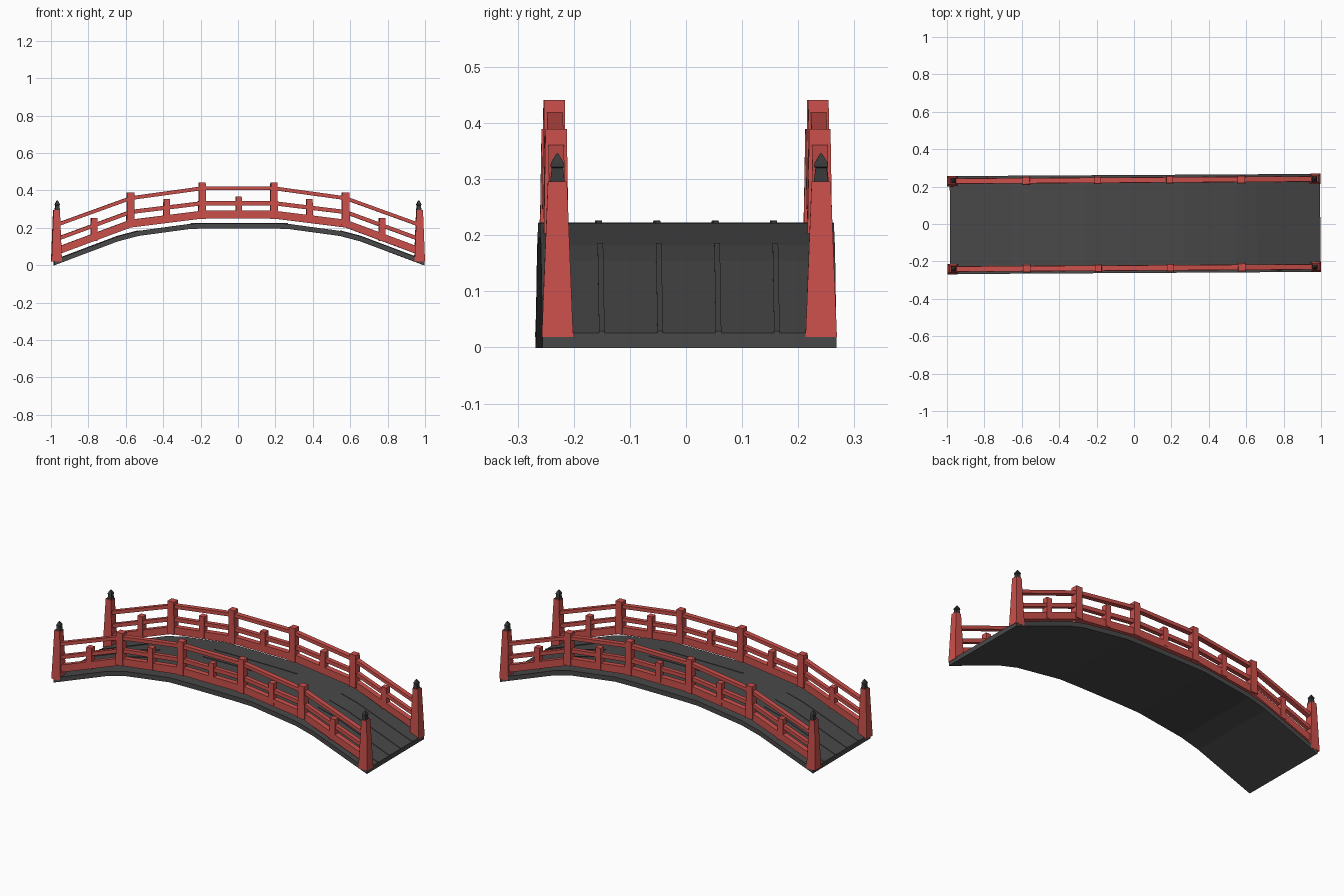
import bpy, bmesh
from mathutils import Matrix, Vector

if "Cube" in bpy.data.objects:
    bpy.data.objects.remove(bpy.data.objects["Cube"])

YAW = Matrix.Rotation(0.006, 4, 'Z')   # the whole bridge sits very slightly turned


def material(name, rgb):
    m = bpy.data.materials.new(name)
    m.diffuse_color = (*rgb, 1)
    m.use_nodes = True
    m.node_tree.nodes["Principled BSDF"].inputs["Base Color"].default_value = m.diffuse_color
    return m


RED = material("red_paint", (0.60, 0.08, 0.07))
GREY = material("dark_wood", (0.065, 0.065, 0.065))
BLACK = material("cap_metal", (0.04, 0.04, 0.04))


def finish(bm, name, mat):
    bmesh.ops.recalc_face_normals(bm, faces=bm.faces)
    bm.transform(YAW)
    me = bpy.data.meshes.new(name)
    bm.to_mesh(me)
    bm.free()
    ob = bpy.data.objects.new(name, me)
    me.materials.append(mat)
    bpy.context.collection.objects.link(ob)
    return ob


def loft(bm, rings):
    """Join equal-length rings of points into a closed solid."""
    vs = [[bm.verts.new(p) for p in r] for r in rings]
    n = len(vs[0])
    for a, b in zip(vs, vs[1:]):
        for i in range(n):
            bm.faces.new((a[i], a[(i + 1) % n], b[(i + 1) % n], b[i]))
    bm.faces.new(vs[0])
    bm.faces.new(vs[-1])


def ribbon(bm, path, drop, y0, y1):
    """Bar following an x/z path of its top edge, `drop` thick, from y0 to y1."""
    loft(bm, [[(x, y0, z), (x, y1, z), (x, y1, z - drop), (x, y0, z - drop)]
              for x, z in path])


def stack(bm, x, y, levels):
    """Square section tower from (z, width) levels."""
    loft(bm, [[(x + sx * w / 2, y + sy * w / 2, z)
               for sx, sy in ((-1, -1), (1, -1), (1, 1), (-1, 1))]
              for z, w in levels])


def mirrored(half, cx=0.0):
    return [(cx - x, z) for x, z in half] + [(cx + x, z) for x, z in reversed(half)]


# Arched deck slab
half = [(0.99, 0.026), (0.65, 0.154), (0.54, 0.183), (0.26, 0.221), (0.14, 0.223)]
arch = mirrored(half, 0.006)
bm = bmesh.new()
ribbon(bm, arch, 0.027, -0.262, 0.262)
finish(bm, "deck", GREY)

# Thin battens running lengthwise over the deck
bm = bmesh.new()
for y in (-0.156, -0.052, 0.052, 0.156):
    for part in (arch[:3], arch[3:7], arch[7:]):
        ribbon(bm, [(x, z + 0.003) for x, z in part], 0.008, y - 0.005, y + 0.005)
finish(bm, "deck_battens", GREY)

# Railings: (path of top edge, thickness, depth)
rails = {
    "top_rail": ([(0.965, 0.227), (0.575, 0.368), (0.192, 0.421)], 0.020, 0.028),
    "middle_rail": ([(0.965, 0.152), (0.575, 0.295), (0.192, 0.342)], 0.022, 0.024),
    "bottom_rail": ([(0.965, 0.098), (0.575, 0.243), (0.192, 0.291)], 0.042, 0.030),
}
# Posts between the ends: (x, bottom, top, bottom width, top width)
tall_posts = [(0.575, 0.203, 0.389, 0.044, 0.038), (0.192, 0.247, 0.441, 0.040, 0.036)]
short_posts = [(0.77, 0.13, 0.252, 0.034, 0.032), (0.382, 0.23, 0.354, 0.034, 0.032)]

for side, name in ((-1, "front"), (1, "back")):
    y = side * 0.235
    for part, (path, drop, depth) in rails.items():
        bm = bmesh.new()
        ribbon(bm, mirrored(path), drop, y - depth / 2, y + depth / 2)
        finish(bm, f"{name}_{part}", RED)

    for part, posts in (("tall_posts", tall_posts), ("short_posts", short_posts)):
        bm = bmesh.new()
        for x, z0, z1, w0, w1 in posts:
            for s in (-1, 1):
                stack(bm, s * x, y, [(z0, w0), (z1, w1)])
        if part == "short_posts":
            stack(bm, 0.003, y, [(0.26, 0.033), (0.368, 0.031)])
        finish(bm, f"{name}_{part}", RED)

    # Tapered end posts with pointed caps
    bm, caps = bmesh.new(), bmesh.new()
    for s in (-1, 1):
        stack(bm, s * 0.9705, y, [(0.019, 0.056), (0.296, 0.034)])
        stack(caps, s * 0.9665, y, [(0.290, 0.027), (0.320, 0.020), (0.322, 0.025),
                                    (0.329, 0.023), (0.346, 0.003)])
    finish(bm, f"{name}_end_posts", RED)
    finish(caps, f"{name}_post_caps", BLACK)
